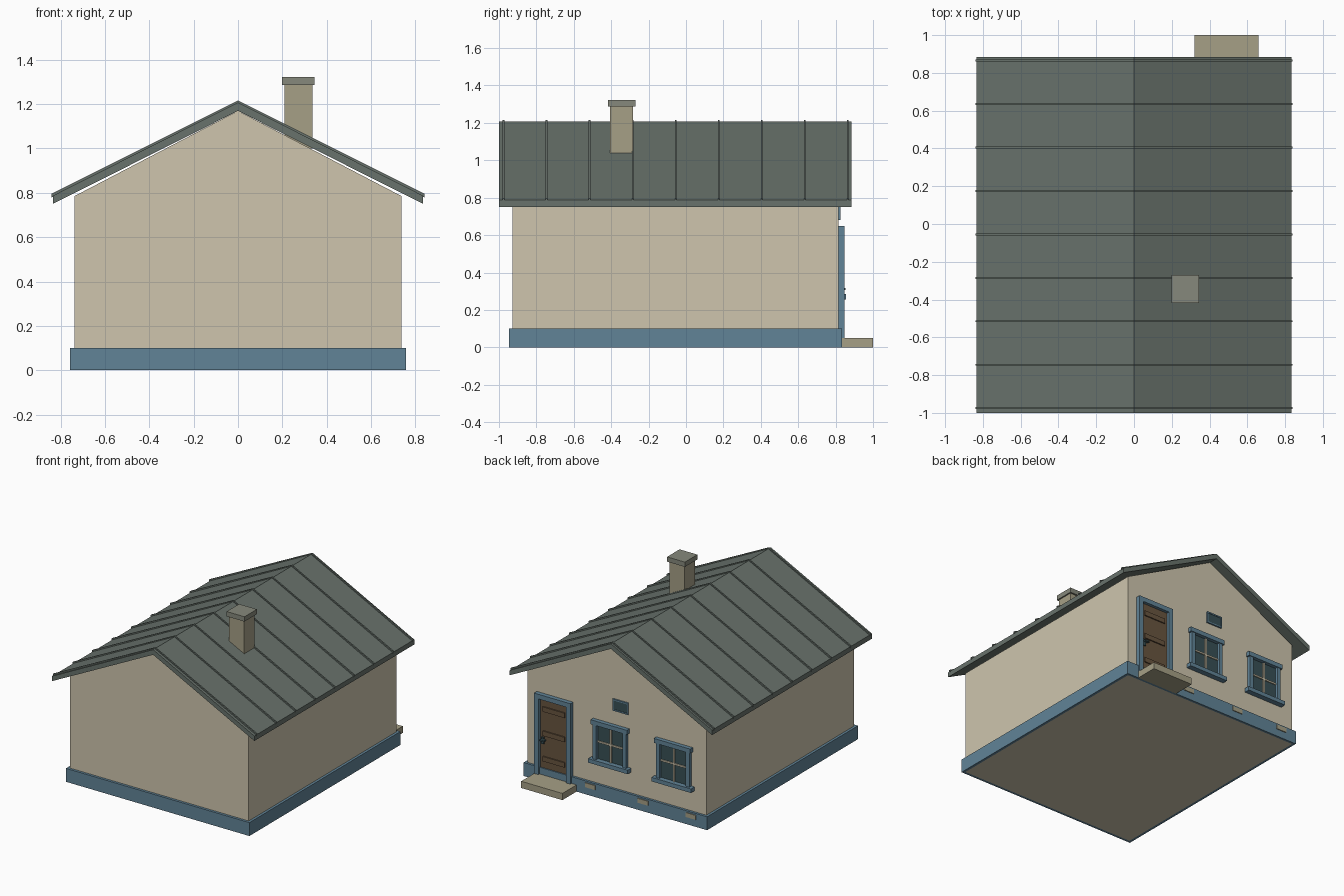
import bpy, bmesh

if "Cube" in bpy.data.objects:
    bpy.data.objects.remove(bpy.data.objects["Cube"])

def mat(name, r, g, b):
    m = bpy.data.materials.new(name)
    m.diffuse_color = (r, g, b, 1)
    m.use_nodes = True
    m.node_tree.nodes["Principled BSDF"].inputs["Base Color"].default_value = m.diffuse_color
    return m

CREAM = mat("cream", 0.62, 0.56, 0.42)
BLUE = mat("blue", 0.12, 0.23, 0.31)
ROOF = mat("roof_grey", 0.14, 0.17, 0.15)
STONE = mat("stone", 0.38, 0.35, 0.24)
CAP = mat("cap_grey", 0.24, 0.25, 0.20)
WOOD = mat("wood", 0.14, 0.09, 0.05)
GLASS = mat("glass", 0.04, 0.08, 0.09)

def finish(name, bm, m):
    bmesh.ops.recalc_face_normals(bm, faces=bm.faces)
    me = bpy.data.meshes.new(name)
    bm.to_mesh(me)
    bm.free()
    me.materials.append(m)
    ob = bpy.data.objects.new(name, me)
    bpy.context.collection.objects.link(ob)
    return ob

def box(name, x0, x1, y0, y1, z0, z1, m):
    bm = bmesh.new()
    bmesh.ops.create_cube(bm, size=1)
    for v in bm.verts:
        v.co = ((x0 + x1) / 2 + v.co.x * (x1 - x0),
                (y0 + y1) / 2 + v.co.y * (y1 - y0),
                (z0 + z1) / 2 + v.co.z * (z1 - z0))
    return finish(name, bm, m)

def prism(name, pts, y0, y1, m):
    """Extrude an x-z profile along y."""
    bm = bmesh.new()
    f = bm.faces.new([bm.verts.new((x, y0, z)) for x, z in pts])
    r = bmesh.ops.extrude_face_region(bm, geom=[f])
    for v in r["geom"]:
        if isinstance(v, bmesh.types.BMVert):
            v.co.y = y1
    return finish(name, bm, m)

# Walls with gables
Y0, Y1 = -0.928, 0.815
prism("walls", [(-.738, 0), (.738, 0), (.738, .785), (0, 1.17), (-.738, .785)], Y0, Y1, CREAM)

# Plinth boards
box("plinth_front", -.738, .738, -.947, Y0, 0, .1, BLUE)
box("plinth_back", -.738, .738, Y1, .833, 0, .1, BLUE)
for s, n in ((-1, "left"), (1, "right")):
    a, b = sorted((s * .738, s * .757))
    box("plinth_" + n, a, b, -.947, .833, 0, .1, BLUE)

# Roof sheet and standing seams
prism("roof", [(-.835, .75), (0, 1.17), (.835, .75), (.835, .787), (0, 1.208), (-.835, .787)],
      -1, .885, ROOF)
for i in range(9):
    y = -.975 + i * .23
    prism(f"roof_seam_{i}", [(-.84, .78), (0, 1.2), (.84, .78), (.84, .796), (0, 1.216), (-.84, .796)],
          y - .005, y + .005, ROOF)

# Chimney
box("chimney", .21, .335, -.405, -.283, 1.0, 1.287, STONE)
box("chimney_cap", .198, .345, -.417, -.27, 1.287, 1.323, CAP)

# Door with frame, panels and handle
DX0, DX1 = .36, .66
box("door", DX0 + .03, DX1 - .03, Y1 - .01, .825, .05, .62, WOOD)
box("door_jamb_left", DX0, DX0 + .035, Y1, .848, .05, .615, BLUE)
box("door_jamb_right", DX1 - .035, DX1, Y1, .848, .05, .615, BLUE)
box("door_head", DX0, DX1, Y1, .848, .615, .65, BLUE)
for i, z in enumerate((.17, .36, .54)):
    box(f"door_rail_{i}", DX0 + .06, DX1 - .06, .82, .834, z - .018, z + .018, WOOD)
box("door_lock_plate", .592, .612, .82, .833, .28, .33, GLASS)
box("door_handle", .575, .61, .83, .853, .307, .318, GLASS)
box("door_step", .32, .66, .83, 1.0, 0, .05, STONE)

# Windows with casing, sill and glazing bars
def window(name, c):
    w, z0, z1 = .138, .265, .575
    box(name + "_glass", c - w + .02, c + w - .02, Y1 - .01, .819, z0, z1 - .01, GLASS)
    for s, n in ((-1, "right"), (1, "left")):
        a, b = sorted((c + s * w, c + s * (w - .03)))
        box(f"{name}_casing_{n}", a, b, Y1, .84, z0 + .02, z1 - .03, BLUE)
    box(name + "_head", c - w - .012, c + w + .012, Y1, .846, z1 - .033, z1, BLUE)
    box(name + "_sill", c - w - .025, c + w + .025, Y1, .856, z0 - .01, z0 + .02, BLUE)
    box(name + "_bar_vertical", c - .006, c + .006, Y1, .828, z0 + .02, z1 - .03, CREAM)
    box(name + "_bar_horizontal", c - w + .03, c + w - .03, Y1, .827, .41, .422, CREAM)

window("window_middle", .045)
window("window_side", -.477)

# Gable vent with thin frame
box("gable_vent", -.09, .022, Y1 - .01, .822, .69, .757, GLASS)
for i, (a, b, c, d) in enumerate(((-.098, .03, .68, .69), (-.098, .03, .757, .767),
                                  (-.098, -.09, .69, .757), (.022, .03, .69, .757))):
    box(f"gable_vent_frame_{i}", a, b, Y1 - .005, .826, c, d, BLUE)

# Plinth vents
for i, x in enumerate((.205, -.23, -.625)):
    box(f"plinth_vent_{i}", x - .042, x + .042, .825, .839, .055, .088, STONE)
